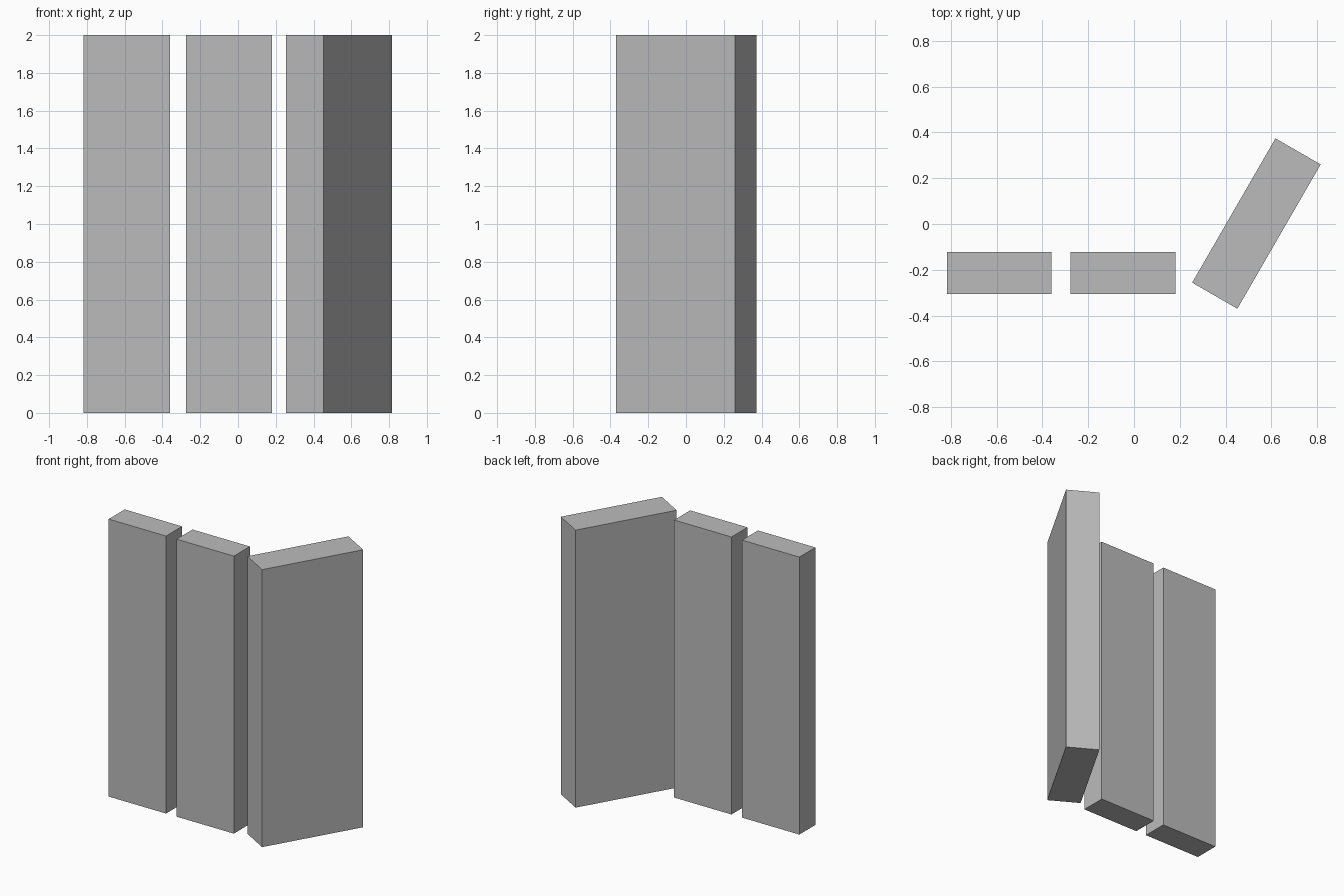
import bpy
from math import radians

cube = bpy.data.objects.get("Cube")
if cube:
    bpy.data.objects.remove(cube, do_unlink=True)

# Single plain grey for every slab
grey = bpy.data.materials.new("plain_grey")
grey.use_nodes = True
colour = (0.5, 0.5, 0.5, 1)
grey.diffuse_color = colour
grey.node_tree.nodes["Principled BSDF"].inputs["Base Color"].default_value = colour

HEIGHT = 2.0


def slab(name, x, y, length, thickness, angle=0):
    """Upright slab standing on the ground, turned about z."""
    bpy.ops.mesh.primitive_cube_add(size=1, location=(x, y, HEIGHT / 2))
    ob = bpy.context.object
    ob.name = ob.data.name = name
    ob.scale = (length, thickness, HEIGHT)
    bpy.ops.object.transform_apply(location=False, rotation=False, scale=True)
    ob.rotation_euler.z = radians(angle)
    ob.data.materials.append(grey)
    return ob


# Two matching slabs in a row, then a larger one turned away
slab("right_slab", -0.589, -0.214, 0.457, 0.182)
slab("middle_slab", -0.048, -0.214, 0.457, 0.182)
slab("left_angled_slab", 0.535, 0.002, 0.728, 0.228, 60)
